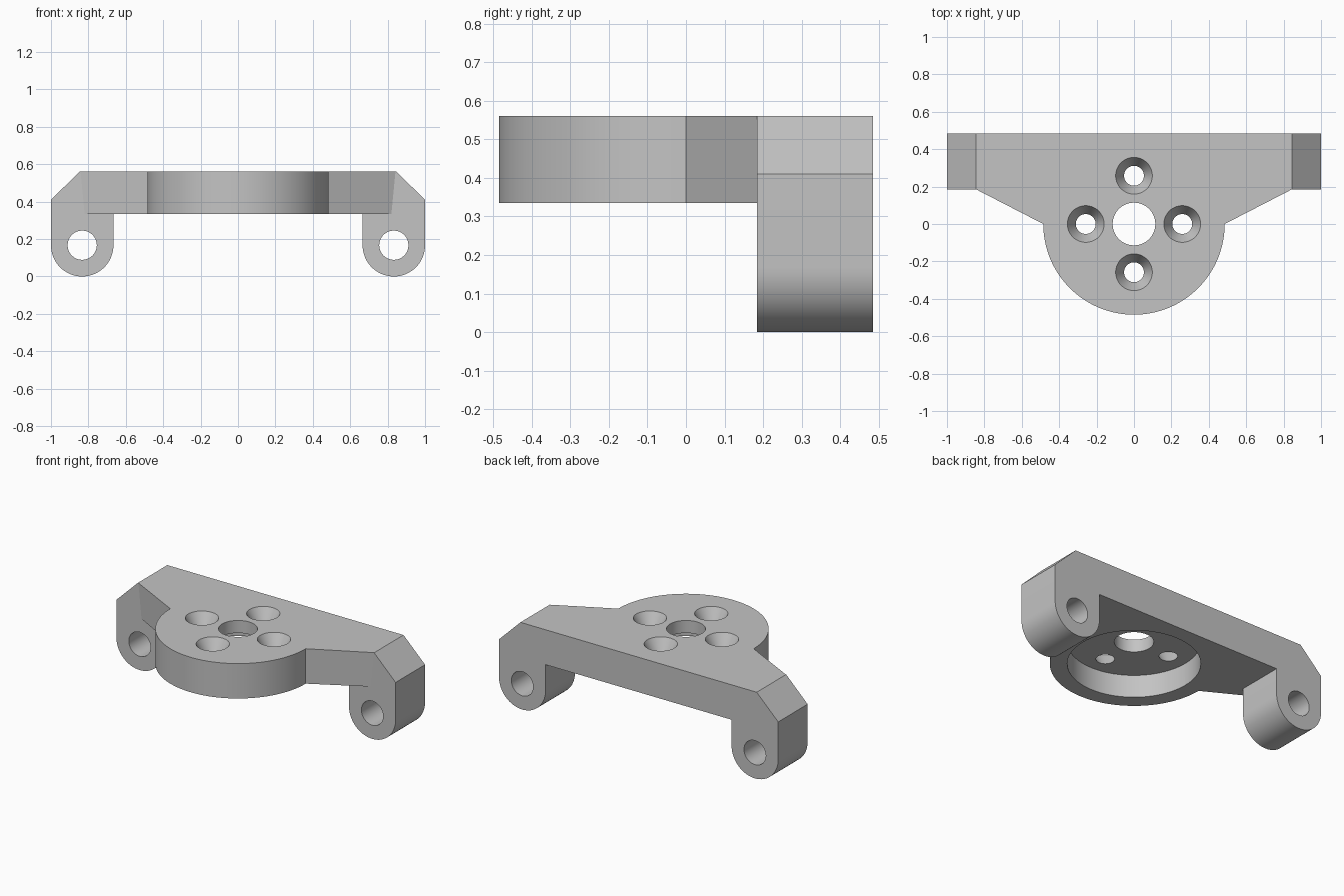
import bpy, bmesh
from math import pi, sin, cos, radians
from mathutils import Matrix

old = bpy.data.objects.get("Cube")
if old:
    bpy.data.objects.remove(old, do_unlink=True)

TOP, PLATE_BOTTOM = 0.561, 0.335
BACK, LUG_FRONT = 0.485, 0.184
LUG_X, LUG_R = 0.833, 0.167

grey = bpy.data.materials.new("plain grey")
grey.use_nodes = True
colour = (0.55, 0.55, 0.55, 1)
grey.diffuse_color = colour
grey.node_tree.nodes["Principled BSDF"].inputs["Base Color"].default_value = colour


def finish(bm, name):
    bmesh.ops.recalc_face_normals(bm, faces=bm.faces)
    mesh = bpy.data.meshes.new(name)
    bm.to_mesh(mesh)
    bm.free()
    mesh.materials.append(grey)
    ob = bpy.data.objects.new(name, mesh)
    bpy.context.collection.objects.link(ob)
    return ob


def loft(name, ring_a, ring_b):
    """Closed solid between two matching outlines."""
    bm = bmesh.new()
    a = [bm.verts.new(p) for p in ring_a]
    b = [bm.verts.new(p) for p in ring_b]
    bm.faces.new(a)
    bm.faces.new(b)
    for i in range(len(a)):
        j = (i + 1) % len(a)
        bm.faces.new((a[i], a[j], b[j], b[i]))
    return finish(bm, name)


def cutter(name, centre, r_low, r_high, depth, along_y=False):
    bm = bmesh.new()
    mat = Matrix.Translation(centre)
    if along_y:
        mat = mat @ Matrix.Rotation(pi / 2, 4, "X")
    bmesh.ops.create_cone(bm, cap_ends=True, segments=64, radius1=r_low,
                          radius2=r_high, depth=depth, matrix=mat)
    return finish(bm, name)


def combine(target, other, operation):
    mod = target.modifiers.new(operation.lower(), "BOOLEAN")
    mod.operation, mod.solver, mod.object = operation, "EXACT", other
    bpy.ops.object.select_all(action="DESELECT")
    bpy.context.view_layer.objects.active = target
    target.select_set(True)
    bpy.ops.object.modifier_apply(modifier=mod.name)
    bpy.data.objects.remove(other, do_unlink=True)


# Rear beam with two rounded hanging lugs and chamfered shoulders
half = [(0.846, TOP), (1, 0.41)]
half += [(LUG_X + LUG_R * cos(t), LUG_R - LUG_R * sin(t))
         for t in (pi * i / 32 for i in range(33))]
half.append((LUG_X - LUG_R, PLATE_BOTTOM))
outline = half + [(-x, z) for x, z in reversed(half)]
bracket = loft("mounting_bracket",
               [(x, LUG_FRONT, z) for x, z in outline],
               [(x, BACK, z) for x, z in outline])


# Half-round plate flaring out to the beam, wings slightly drafted
def plate_ring(wing_x, z):
    arc = [(0.485 * cos(t), -0.485 * sin(t), z)
           for t in (pi * i / 64 for i in range(65))]
    return arc + [(-wing_x, LUG_FRONT, z), (-0.75, 0.3, z),
                  (0.75, 0.3, z), (wing_x, LUG_FRONT, z)]


plate = loft("round_plate", plate_ring(0.82, PLATE_BOTTOM), plate_ring(0.842, TOP))
combine(bracket, plate, "UNION")

# Round recess beneath the plate and the central bore
FLOOR = 0.48
combine(bracket, cutter("recess", (0, 0, FLOOR - 0.15), 0.385, 0.385, 0.3), "DIFFERENCE")
combine(bracket, cutter("bore", (0, 0, 0.5), 0.114, 0.114, 0.3), "DIFFERENCE")

# Four tapered screw holes around the bore
slope = (0.098 - 0.053) / (TOP - FLOOR)
extra = 0.02
for k in range(4):
    a = radians(90 * k)
    hole = cutter("screw_hole", (0.258 * cos(a), 0.258 * sin(a), (TOP + FLOOR) / 2),
                  0.053 - slope * extra, 0.098 + slope * extra,
                  TOP - FLOOR + 2 * extra)
    combine(bracket, hole, "DIFFERENCE")

# Pivot holes through the lugs
for side in (-1, 1):
    hole = cutter("pivot_hole", (side * LUG_X, 0.33, LUG_R), 0.078, 0.078, 0.6, True)
    combine(bracket, hole, "DIFFERENCE")

bpy.ops.object.select_all(action="DESELECT")
bracket.select_set(True)
bpy.context.view_layer.objects.active = bracket
bpy.ops.object.shade_smooth_by_angle(angle=radians(25))
